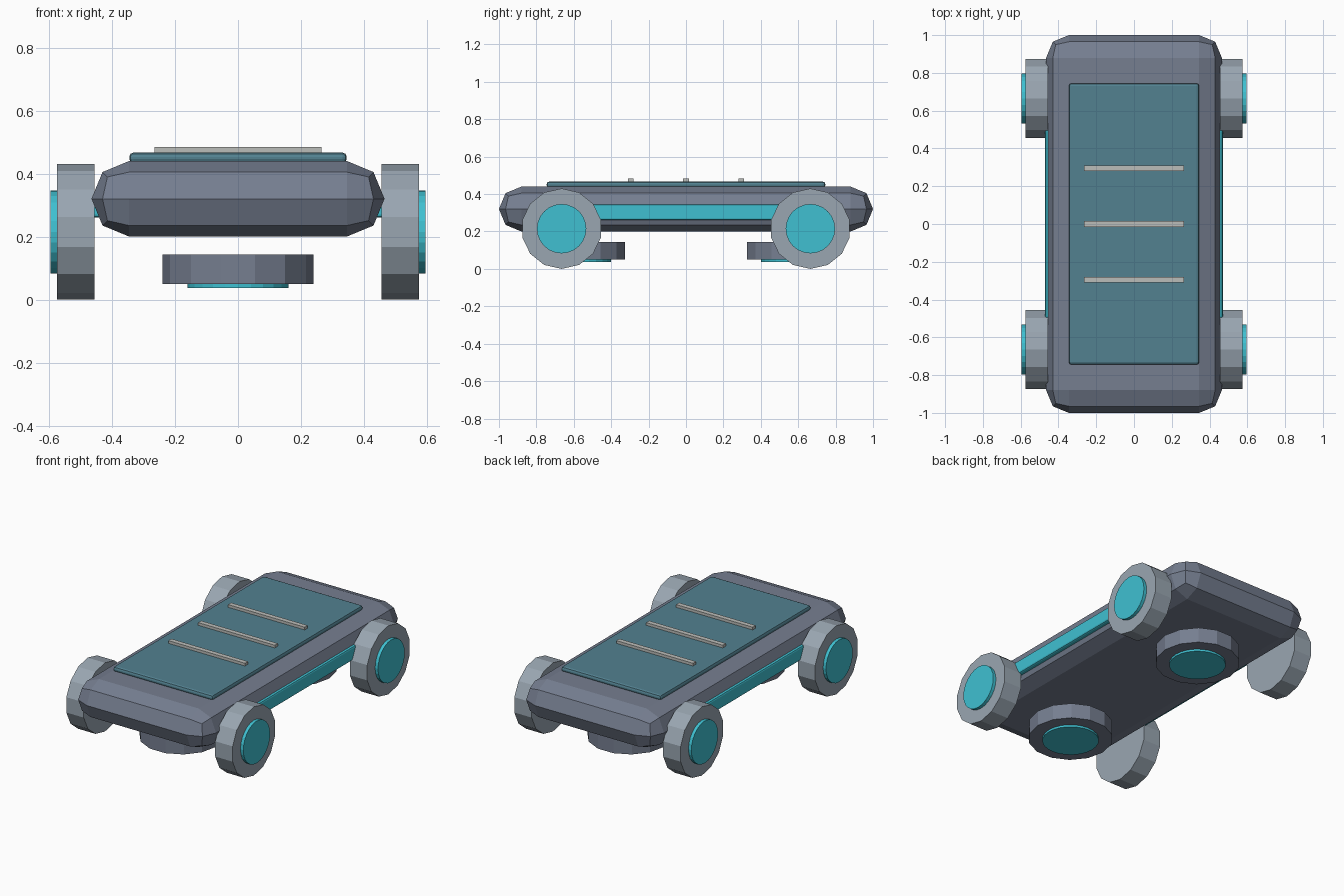
import bpy, bmesh, math
from mathutils import Matrix

cube = bpy.data.objects.get("Cube")
if cube:
    bpy.data.objects.remove(cube, do_unlink=True)


def material(name, rgb):
    m = bpy.data.materials.new(name)
    m.use_nodes = True
    m.diffuse_color = (*rgb, 1)
    m.node_tree.nodes["Principled BSDF"].inputs["Base Color"].default_value = (*rgb, 1)
    return m


SLATE = material("slate_grey", (0.18, 0.21, 0.28))
STEEL = material("steel_grey", (0.32, 0.38, 0.44))
CYAN = material("cyan_glow", (0.05, 0.53, 0.64))
TEAL = material("teal_panel", (0.085, 0.22, 0.28))
PALE = material("pale_grey", (0.5, 0.51, 0.49))


def finish(bm, name, mat):
    bmesh.ops.remove_doubles(bm, verts=bm.verts, dist=0.0005)
    bmesh.ops.recalc_face_normals(bm, faces=bm.faces)
    mesh = bpy.data.meshes.new(name)
    bm.to_mesh(mesh)
    bm.free()
    mesh.materials.append(mat)
    ob = bpy.data.objects.new(name, mesh)
    bpy.context.collection.objects.link(ob)
    return ob


def box(name, centre, size, mat, bevel=0, segments=2):
    bm = bmesh.new()
    bmesh.ops.create_cube(bm, size=1)
    bmesh.ops.scale(bm, vec=size, verts=bm.verts)
    if bevel:
        bmesh.ops.bevel(bm, geom=bm.edges[:], offset=bevel, segments=segments,
                        profile=0.5, affect='EDGES', clamp_overlap=False)
    bmesh.ops.translate(bm, vec=centre, verts=bm.verts)
    return finish(bm, name, mat)


def disc(name, centre, radius, depth, sides, mat, sideways=False):
    """Cylinder with a corner on +x; turned onto its side, that corner is at the top."""
    bm = bmesh.new()
    ring = [bm.verts.new((radius * math.cos(math.tau * i / sides),
                          radius * math.sin(math.tau * i / sides), -depth / 2))
            for i in range(sides)]
    face = bm.faces.new(ring)
    ext = bmesh.ops.extrude_face_region(bm, geom=[face], use_keep_orig=True)
    top = [v for v in ext["geom"] if isinstance(v, bmesh.types.BMVert)]
    bmesh.ops.translate(bm, vec=(0, 0, depth), verts=top)
    if sideways:
        bmesh.ops.rotate(bm, matrix=Matrix.Rotation(math.pi / 2, 3, 'Y'), verts=bm.verts)
    bmesh.ops.translate(bm, vec=centre, verts=bm.verts)
    return finish(bm, name, mat)


# Hull with fully rounded, faceted edges
box("hull", (0, 0, 0.32), (0.93, 2.0, 0.24), SLATE, bevel=0.1199)

# Deck panel and its three cross bars
box("deck_panel", (0, 0, 0.45), (0.69, 1.49, 0.034), TEAL, bevel=0.014)
for label, y in (("front", -0.295), ("middle", 0), ("rear", 0.295)):
    box(f"{label}_deck_bar", (0, y, 0.474), (0.53, 0.03, 0.02), PALE)

# Side light strips and wheels with hub caps
for side, sx in (("left", 1), ("right", -1)):
    box(f"{side}_light_strip", (sx * 0.452, 0, 0.303), (0.036, 1.0, 0.085), CYAN, bevel=0.01)
    for end, sy in (("front", -1), ("rear", 1)):
        y = sy * 0.665
        disc(f"{end}_{side}_wheel", (sx * 0.515, y, 0.215), 0.215, 0.12, 14, STEEL, True)
        disc(f"{end}_{side}_hub_cap", (sx * 0.58, y, 0.215), 0.132, 0.03, 24, CYAN, True)

# Underside lift pads with glowing plates
for end, sy in (("front", -1), ("rear", 1)):
    disc(f"{end}_lift_pad", (0, sy * 0.56, 0.097), 0.24, 0.094, 14, SLATE)
    disc(f"{end}_lift_glow", (0, sy * 0.56, 0.05), 0.16, 0.026, 24, CYAN)
